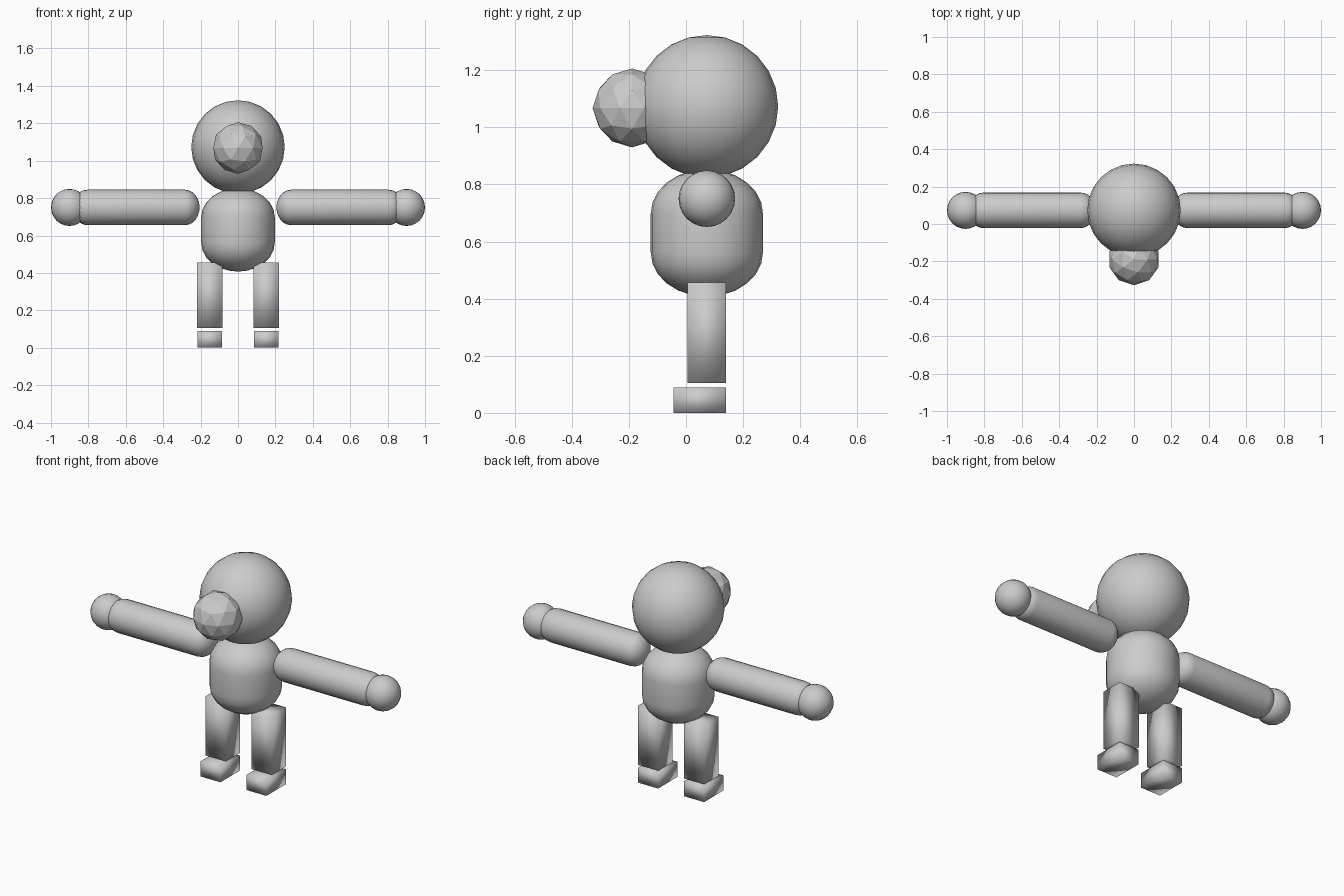
import bpy, bmesh, math
from mathutils import Vector

if "Cube" in bpy.data.objects:
    bpy.data.objects.remove(bpy.data.objects["Cube"])

grey = bpy.data.materials.new("plain_grey")
grey.diffuse_color = (0.6, 0.6, 0.6, 1)
grey.use_nodes = True
grey.node_tree.nodes["Principled BSDF"].inputs["Base Color"].default_value = grey.diffuse_color
Y = 0.073  # depth of the body's centre line


def finish(name, smooth=True):
    ob = bpy.context.object
    ob.name = name
    ob.data.materials.append(grey)
    if smooth:
        bpy.ops.object.shade_smooth()
    return ob


def ball(name, loc, r):
    bpy.ops.mesh.primitive_uv_sphere_add(segments=24, ring_count=12, radius=r, location=loc)
    return finish(name)


def box(name, lo, hi):
    lo, hi = Vector(lo), Vector(hi)
    bpy.ops.mesh.primitive_cube_add(size=1, location=(lo + hi) / 2)
    ob = bpy.context.object
    ob.scale = hi - lo
    bpy.ops.object.transform_apply(location=False, rotation=False, scale=True)
    return finish(name)


def capsule(name, loc, r, length, cap, rot=(0, 0, 0)):
    """UV sphere split at its equator, with caps flattened and pulled apart."""
    bpy.ops.mesh.primitive_uv_sphere_add(segments=24, ring_count=12, radius=1, location=loc, rotation=rot)
    bm = bmesh.new()
    bm.from_mesh(bpy.context.object.data)
    equator = [e for e in bm.edges if all(abs(v.co.z) < 1e-4 for v in e.verts)]
    # Double the equator so the sides become a straight band
    bmesh.ops.bevel(bm, geom=equator, offset=0.02, segments=1, affect='EDGES')
    half = length / 2 - cap
    for v in bm.verts:
        z = v.co.z
        if abs(z) < 0.05:
            v.co = (v.co.x * r, v.co.y * r, math.copysign(half, z))
        else:
            v.co = (v.co.x * r, v.co.y * r, math.copysign(half + abs(z) * cap, z))
    bm.to_mesh(bpy.context.object.data)
    bm.free()
    return finish(name)


# Head with a faceted muzzle
ball("head", (0, Y, 1.073), 0.25)
bpy.ops.mesh.primitive_ico_sphere_add(subdivisions=2, radius=0.138, location=(0, -0.189, 1.068))
finish("muzzle", smooth=False)

# Torso
capsule("torso", (0, Y, 0.63), 0.197, 0.446, 0.155)

# Limbs, one set per side
for side, s in (("left", 1), ("right", -1)):
    capsule(side + "_arm", (s * 0.545, Y, 0.75), 0.095, 0.68, 0.08, (0, s * math.pi / 2, 0))
    ball(side + "_hand", (s * 0.901, Y, 0.75), 0.099)
    x0, x1 = sorted((s * 0.084, s * 0.218))
    box(side + "_leg", (x0, 0.006, 0.105), (x1, 0.14, 0.456))
    box(side + "_foot", (x0 + 0.001, -0.043, 0), (x1 - 0.001, 0.14, 0.089))
